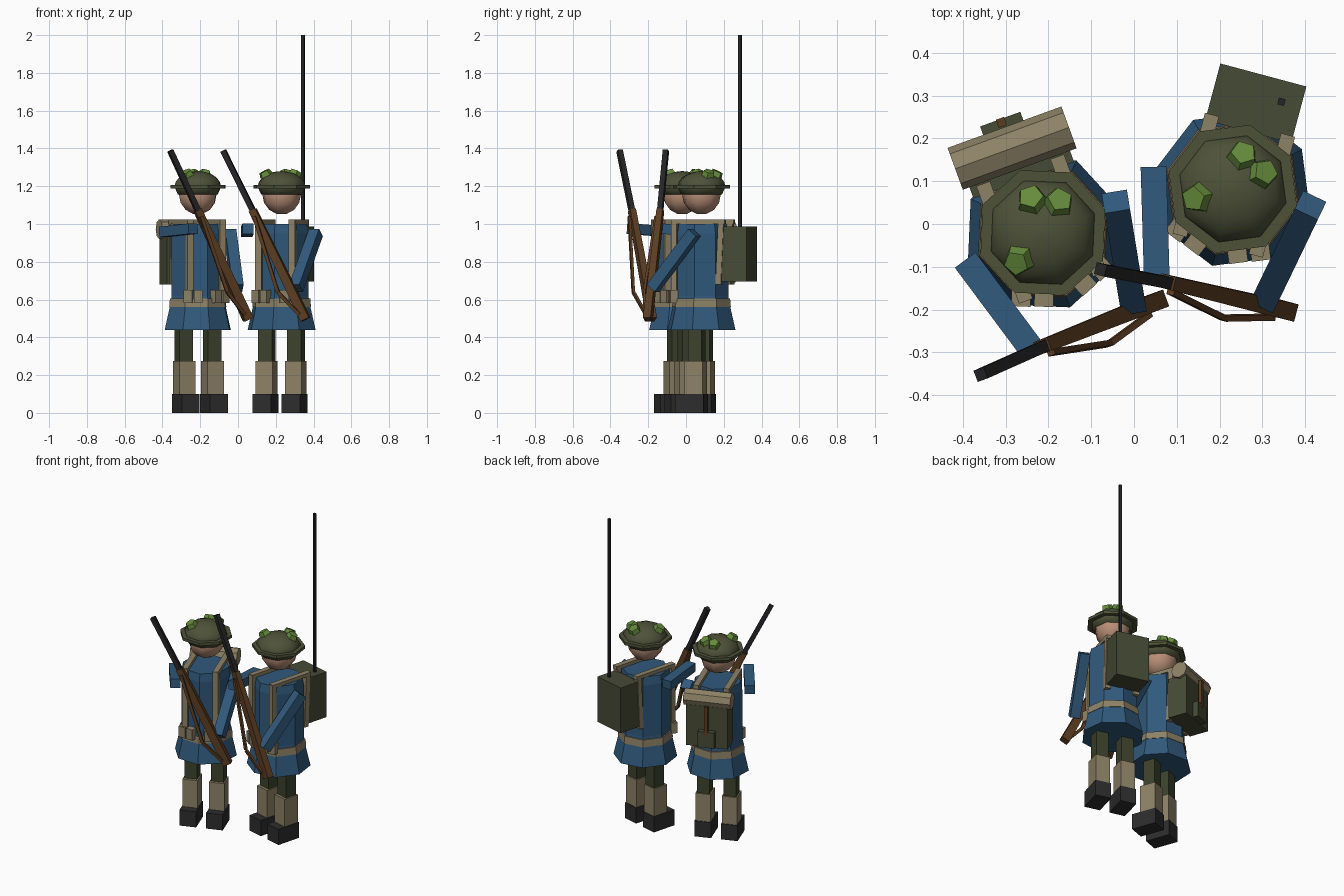
import bpy, bmesh, math
from mathutils import Matrix, Vector

if "Cube" in bpy.data.objects:
    bpy.data.objects.remove(bpy.data.objects["Cube"])


def material(name, rgb):
    m = bpy.data.materials.new(name)
    m.diffuse_color = (*rgb, 1)
    m.use_nodes = True
    m.node_tree.nodes["Principled BSDF"].inputs["Base Color"].default_value = m.diffuse_color
    return m


BLUE = material("coat_blue", (0.030, 0.100, 0.200))
BEIGE = material("webbing_beige", (0.270, 0.225, 0.135))
OLIVE = material("helmet_olive", (0.076, 0.084, 0.040))
PACK = material("pack_green", (0.062, 0.070, 0.036))
TROUSER = material("trouser_green", (0.045, 0.055, 0.025))
LEAF = material("leaf_green", (0.130, 0.260, 0.045))
SKIN = material("skin", (0.480, 0.275, 0.185))
BLACK = material("boot_black", (0.026, 0.026, 0.027))
WOOD = material("wood_brown", (0.105, 0.046, 0.016))
METAL = material("gun_metal", (0.018, 0.018, 0.020))

PLACE = Matrix()   # placement of the figure being built


def finish(name, bm, mat, smooth=False):
    bmesh.ops.recalc_face_normals(bm, faces=bm.faces)
    me = bpy.data.meshes.new(name)
    bm.to_mesh(me)
    bm.free()
    me.materials.append(mat)
    ob = bpy.data.objects.new(name, me)
    bpy.context.collection.objects.link(ob)
    ob.matrix_world = PLACE
    if smooth:
        for p in me.polygons:
            p.use_smooth = True
    return ob


def box(name, c, size, mat, turn=0):
    bm = bmesh.new()
    m = (Matrix.Translation(c) @ Matrix.Rotation(math.radians(turn), 4, 'Z')
         @ Matrix.Diagonal((*size, 1)))
    bmesh.ops.create_cube(bm, size=1, matrix=m)
    return finish(name, bm, mat)


def bar(name, pts, size, mat, taper=1.0):
    """Square bars along a path; taper scales the far end."""
    bm = bmesh.new()
    for p, q in zip(pts, pts[1:]):
        p, q = Vector(p), Vector(q)
        d = (q - p).normalized()
        ref = Vector((0, 0, 1)) if abs(d.y) > 0.5 else Vector((0, 1, 0))
        s = d.cross(ref).normalized() * size[0] / 2
        t = s.cross(d).normalized() * size[1] / 2
        a = [bm.verts.new(p + i * s + j * t) for i, j in ((1, 1), (-1, 1), (-1, -1), (1, -1))]
        b = [bm.verts.new(q + (i * s + j * t) * taper) for i, j in ((1, 1), (-1, 1), (-1, -1), (1, -1))]
        bm.faces.new(a)
        bm.faces.new(b)
        for k in range(4):
            bm.faces.new((a[k], a[k - 1], b[k - 1], b[k]))
    return finish(name, bm, mat)


def lathe(name, profile, mat, smooth=False, sides=8):
    """Closed turned shape from (radius, z) points."""
    bm = bmesh.new()
    rings = []
    for r, z in profile:
        rings.append([bm.verts.new((r * math.cos(2 * math.pi * k / sides),
                                    r * math.sin(2 * math.pi * k / sides), z)) for k in range(sides)])
    for a, b in zip(rings, rings[1:]):
        for k in range(sides):
            bm.faces.new((a[k - 1], a[k], b[k], b[k - 1]))
    bm.faces.new(rings[0])
    bm.faces.new(rings[-1])
    return finish(name, bm, mat, smooth)


def arc(r, h, z0, a0, a1, n):
    return [(max(r * math.cos(a), 0.002), z0 + h * math.sin(a))
            for a in (math.radians(a0 + (a1 - a0) * i / n) for i in range(n + 1))]


def soldier():
    # legs
    for side in (-1, 1):
        x = 0.08 * side
        box("boot", (x, -0.033, 0.05), (0.10, 0.155, 0.10), BLACK)
        box("gaiter", (x, -0.01, 0.188), (0.092, 0.10, 0.176), BEIGE)
        box("trouser_leg", (x, -0.005, 0.37), (0.076, 0.075, 0.19), TROUSER)
    # coat and belt
    lathe("coat", [(0.186, 0.44), (0.152, 0.585), (0.147, 0.62), (0.147, 0.95), (0.138, 1.0)], BLUE)
    lathe("belt", [(0.161, 0.56), (0.157, 0.605)], BEIGE)
    # shoulder straps and belt pouches
    for side in (-1, 1):
        x = 0.092 * side
        bar("shoulder_strap", [(x, -0.122, 0.60), (x, -0.122, 1.02)], (0.034, 0.03), BEIGE)
        bar("shoulder_strap_top", [(x, -0.135, 1.012), (x, 0.155, 1.012)], (0.034, 0.022), BEIGE)
        bar("shoulder_strap_back", [(x, 0.135, 1.02), (x, 0.120, 0.68)], (0.034, 0.03), BEIGE)
        for px, py in ((0.05, -0.145), (0.10, -0.126)):
            box("belt_pouch", (px * side, py, 0.617), (0.045, 0.04, 0.068), BEIGE, 22.5 * side)
    # arms
    bar("right_arm", [(-0.192, 0.0, 0.958), (-0.117, -0.25, 0.975)], (0.06, 0.055), BLUE)
    bar("left_arm", [(0.185, 0.01, 0.955), (0.140, -0.228, 0.660)], (0.06, 0.06), BLUE)
    # head and helmet
    lathe("head", arc(0.106, 0.106, 1.156, -75, 75, 6), SKIN, True)
    lathe("helmet_brim", [(0.155, 1.188), (0.155, 1.206)], OLIVE)
    lathe("helmet_dome", [(0.112, 1.155)] + arc(0.131, 0.083, 1.197, 0, 89, 5), OLIVE, True)
    for x, y in ((0.002, 0.083), (0.06, 0.055), (-0.078, -0.043)):
        bm = bmesh.new()
        tilt = Vector((x, y, 0.17)).to_track_quat('Z', 'Y').to_matrix().to_4x4()
        bmesh.ops.create_cone(bm, cap_ends=True, segments=5, radius1=0.038, radius2=0.03,
                              depth=0.028, matrix=Matrix.Translation((x, y, 1.267)) @ tilt)
        finish("helmet_leaf", bm, LEAF)
    # rifle held across the chest
    bar("rifle_barrel", [(-0.08, -0.25, 1.05), (-0.25, -0.262, 1.388)], (0.028, 0.028), METAL)
    bar("rifle_stock", [(0.196, -0.242, 0.495), (-0.092, -0.25, 1.074)], (0.05, 0.042), WOOD, 0.78)
    bar("rifle_sling", [(-0.078, -0.27, 1.04), (0.058, -0.297, 0.64), (0.168, -0.265, 0.52)],
        (0.018, 0.014), WOOD)


# left figure: field pack, bedroll and spade
PLACE = Matrix.Translation((-0.213, -0.02, 0)) @ Matrix.Rotation(math.radians(20), 4, 'Z')
soldier()
box("field_pack", (0, 0.19, 0.81), (0.25, 0.12, 0.26), PACK)
bm = bmesh.new()
bmesh.ops.create_cone(bm, cap_ends=True, segments=8, radius1=0.052, radius2=0.052, depth=0.283,
                      matrix=Matrix.Translation((0, 0.21, 0.973)) @ Matrix.Rotation(math.pi / 2, 4, 'Y'))
finish("bedroll", bm, BEIGE)
box("spade_blade", (-0.003, 0.266, 0.74), (0.10, 0.034, 0.10), PACK)
bar("spade_handle", [(-0.003, 0.275, 0.77), (-0.003, 0.275, 0.95)], (0.02, 0.02), WOOD)

# right figure: radio pack with a tall aerial
PLACE = Matrix.Translation((0.231, 0.082, 0)) @ Matrix.Rotation(math.radians(-15), 4, 'Z')
soldier()
box("radio_pack", (0, 0.207, 0.841), (0.208, 0.137, 0.29), PACK)
bar("radio_aerial", [(0.057, 0.226, 0.97), (0.057, 0.226, 2.0)], (0.016, 0.016), METAL)
